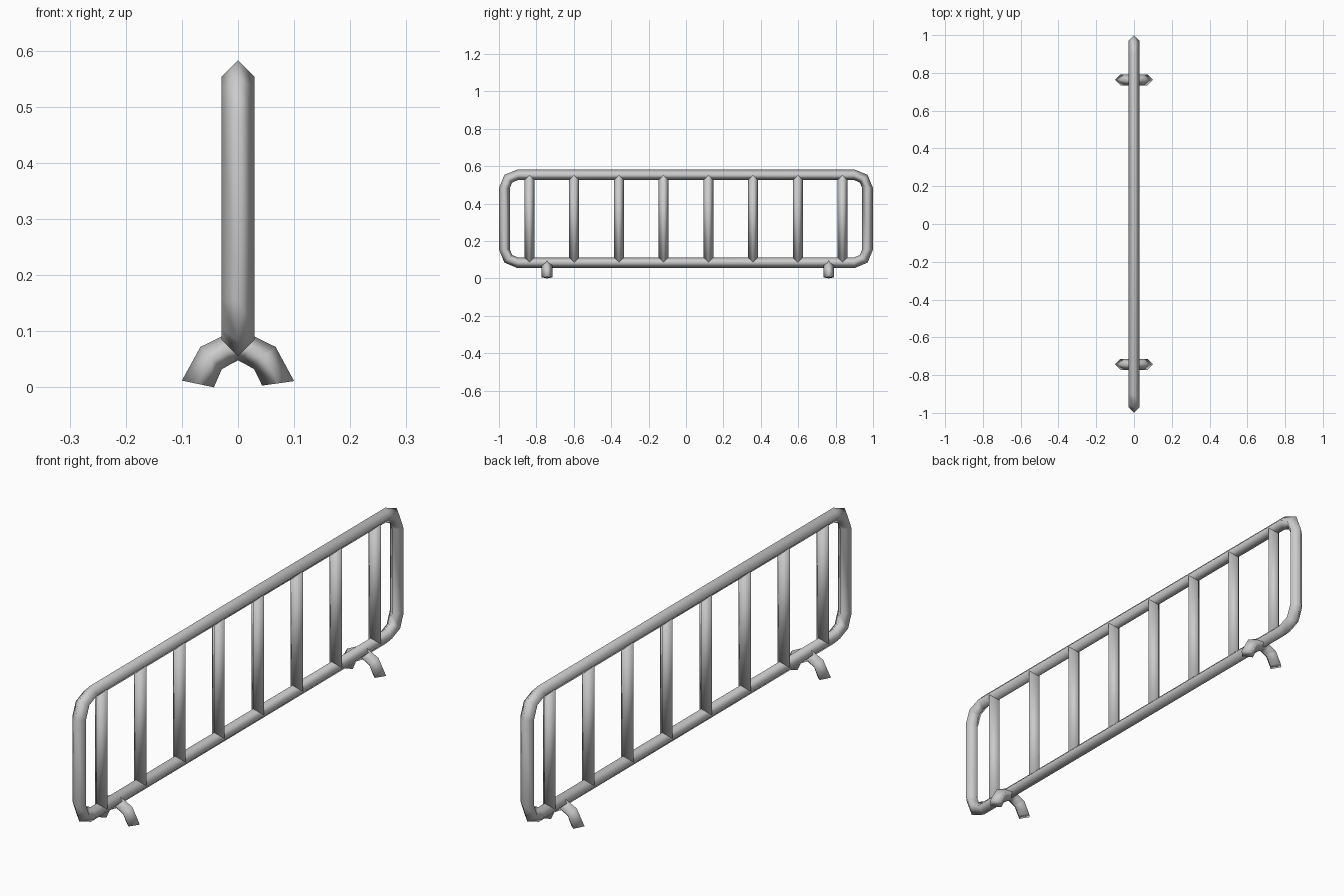
import bpy, bmesh
from math import sin, cos, radians

if "Cube" in bpy.data.objects:
    bpy.data.objects.remove(bpy.data.objects["Cube"])


def sweep(name, pairs, depth, place, closed=False):
    """Diamond-section tube: each pair holds the outer and inner 2D points of a ring."""
    bm = bmesh.new()
    rings = []
    for (ou, oz), (iu, iz) in pairs:
        mu, mz = (ou + iu) / 2, (oz + iz) / 2
        rings.append([bm.verts.new(place(u, d, z)) for u, d, z in
                      ((ou, 0, oz), (mu, depth, mz), (iu, 0, iz), (mu, -depth, mz))])
    n = len(rings)
    for i in range(n if closed else n - 1):
        a, b = rings[i], rings[(i + 1) % n]
        for k in range(4):
            j = (k + 1) % 4
            bm.faces.new((a[k], a[j], b[j], b[k]))
    if not closed:
        bm.faces.new(rings[0])
        bm.faces.new(rings[-1])
    bmesh.ops.recalc_face_normals(bm, faces=bm.faces)
    for f in bm.faces:
        f.smooth = len(f.edges) == 4
    mesh = bpy.data.meshes.new(name)
    bm.to_mesh(mesh)
    bm.free()
    obj = bpy.data.objects.new(name, mesh)
    bpy.context.collection.objects.link(obj)
    return obj


def side_plane(u, d, z):
    return (d, u, z)


# Rounded rectangular frame
corners = [(0.9, 0.483, 0), (-0.9, 0.483, 90), (-0.9, 0.155, 180), (0.9, 0.155, 270)]
loop = []
for y, z, start in corners:
    for step in range(3):
        a = radians(start + 45 * step)
        loop.append([(y + r * cos(a), z + r * sin(a)) for r in (0.1, 0.042)])
sweep("outer_frame", loop, 0.029, side_plane, closed=True)

# Upright bars
R = 0.027
for i in range(8):
    y = -0.837 + i * 1.674 / 7
    sweep(f"upright_bar_{i + 1}", [((y + R, z), (y - R, z)) for z in (0.085, 0.555)],
          R, side_plane)

# Arched feet straddling the bottom rail
half = [((0.1, 0.011), (0.043, 0.003)),
        ((0.067, 0.072), (0.029, 0.032)),
        ((0.03, 0.09), (0.0135, 0.041))]
left = [tuple((-x, z) for x, z in p) for p in half]
left[0] = ((-0.1, 0.012), (-0.043, 0.0))
arch = left + [((0, 0.104), (0, 0.048))] + half[::-1]
for name, y in (("front_foot", -0.743), ("back_foot", 0.763)):
    sweep(name, arch, 0.029, lambda u, d, z, y=y: (u, y + d, z))
